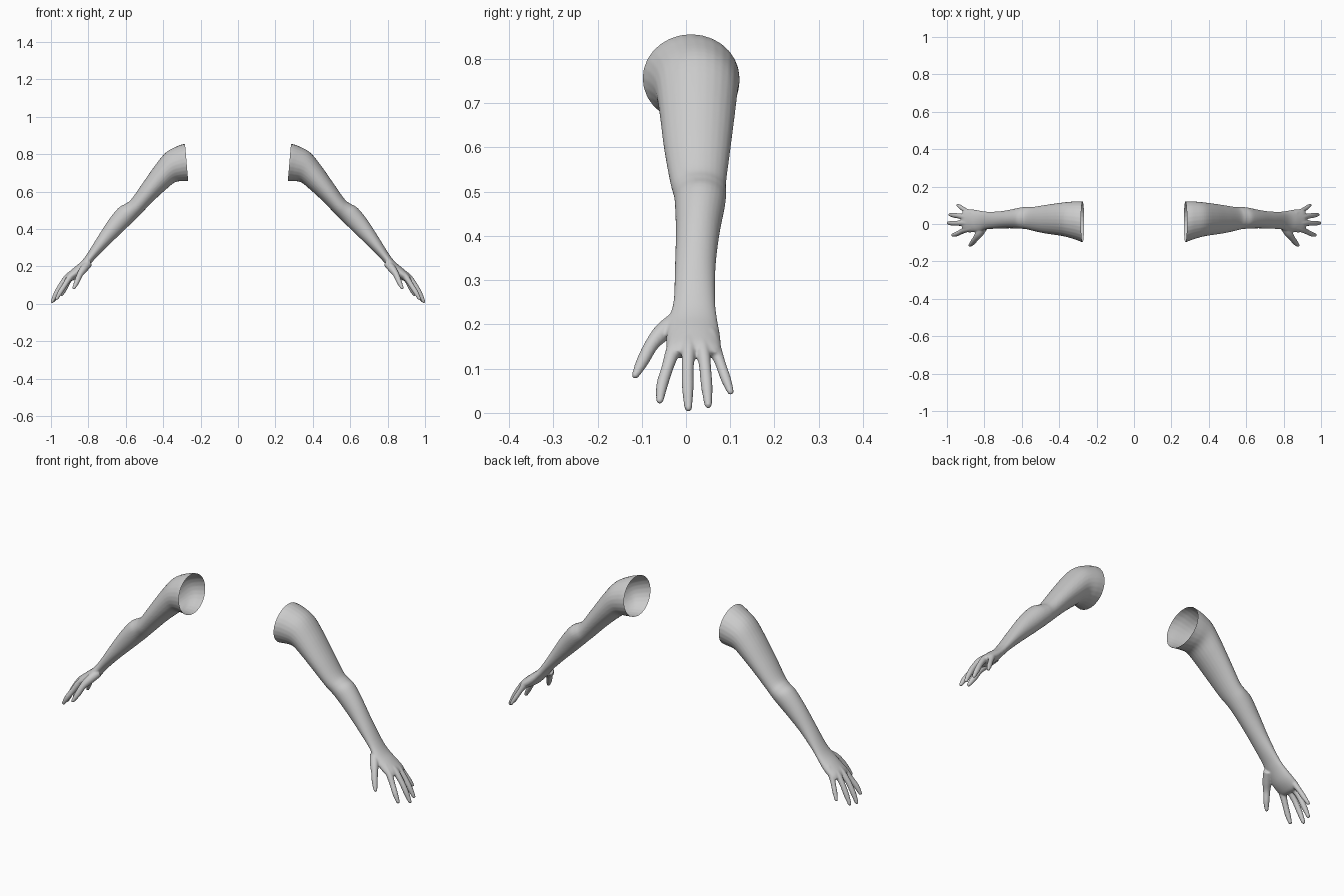
import bpy, bmesh, math
from mathutils import Vector

if "Cube" in bpy.data.objects:
    bpy.data.objects.remove(bpy.data.objects["Cube"])

SEG = 28


def catmull(keys, steps):
    """Smoothly interpolate a list of equal-length number tuples."""
    out = []
    n = len(keys)
    for i in range(n - 1):
        a, b, c, d = (keys[max(0, min(n - 1, i + k))] for k in (-1, 0, 1, 2))
        for s in range(steps):
            t = s / steps
            out.append([0.5 * (2 * q + (r - p) * t + (2 * p - 5 * q + 4 * r - w) * t * t
                               + (3 * q - p - 3 * r + w) * t ** 3)
                        for p, q, r, w in zip(a, b, c, d)])
    out.append(list(keys[-1]))
    return out


def loft(bm, rings):
    """Closed tube through rings given as (centre, half axis u, half axis v)."""
    loops = []
    for c, u, v in rings:
        loops.append([bm.verts.new(c + u * math.cos(2 * math.pi * k / SEG)
                                   + v * math.sin(2 * math.pi * k / SEG)) for k in range(SEG)])
    for a, b in zip(loops, loops[1:]):
        for k in range(SEG):
            j = (k + 1) % SEG
            bm.faces.new((a[k], a[j], b[j], b[k]))
    bm.faces.new(loops[0][::-1])
    bm.faces.new(loops[-1])


def digit(bm, keys):
    """Finger: keys are (x, y, z, radius), with a rounded tip at the last key."""
    pts = catmull(keys, 6)
    rings = []
    for i, p in enumerate(pts):
        t = (Vector(pts[min(i + 1, len(pts) - 1)][:3]) - Vector(pts[max(i - 1, 0)][:3])).normalized()
        u = t.cross(Vector((0, 1, 0))).normalized()
        rings.append((Vector(p[:3]), u * p[3], t.cross(u) * p[3]))
    c, u, v = rings[-1]
    r = u.length * 1.3
    for a in (20, 40, 60, 75, 86):
        a = math.radians(a)
        rings.append((c + t * r * math.sin(a), u * math.cos(a), v * math.cos(a)))
    loft(bm, rings)


# Arm sections: top x, z / bottom x, z / front y, back y
ARM = [
    (.235, .86, .225, .66, -.11, .12),
    (.283, .856, .266, .657, -.098, .121),
    (.328, .842, .295, .656, -.084, .121),
    (.387, .808, .335, .651, -.069, .117),
    (.442, .742, .378, .618, -.060, .111),
    (.510, .645, .445, .557, -.050, .101),
    (.570, .560, .513, .488, -.036, .091),
    (.602, .535, .545, .456, -.028, .091),
    (.640, .512, .574, .427, -.025, .088),
    (.692, .448, .635, .368, -.023, .076),
    (.752, .355, .698, .308, -.025, .067),
    (.807, .267, .764, .241, -.028, .066),
    (.840, .225, .795, .205, -.038, .070),
    (.878, .193, .838, .155, -.044, .077),
    (.912, .163, .880, .126, -.044, .079),
    (.924, .143, .902, .122, -.038, .072),
]
# Thumb, index, middle, ring, little finger
DIGITS = [
    [(.80, -.012, .215, .021), (.826, -.05, .185, .021), (.846, -.077, .155, .016),
     (.862, -.098, .117, .014), (.876, -.113, .088, .009)],
    [(.865, -.020, .178, .014), (.900, -.030, .140, .016), (.925, -.042, .102, .0135),
     (.950, -.054, .063, .013), (.968, -.059, .031, .009)],
    [(.870, .008, .178, .014), (.910, .006, .146, .016), (.945, .004, .103, .0135),
     (.972, .004, .056, .013), (.992, .005, .014, .009)],
    [(.870, .033, .178, .014), (.908, .038, .144, .016), (.938, .043, .105, .0135),
     (.963, .047, .060, .013), (.983, .050, .021, .009)],
    [(.860, .055, .182, .014), (.888, .064, .149, .015), (.908, .077, .114, .012),
     (.927, .090, .077, .0115), (.941, .100, .050, .008)],
]

bm = bmesh.new()
rings = []
for tx, tz, bx, bz, y0, y1 in catmull(ARM, 5):
    rings.append((Vector(((tx + bx) / 2, (y0 + y1) / 2, (tz + bz) / 2)),
                  Vector(((tx - bx) / 2, 0, (tz - bz) / 2)),
                  Vector((0, (y1 - y0) / 2, 0))))
loft(bm, rings)
for keys in DIGITS:
    digit(bm, keys)
bmesh.ops.recalc_face_normals(bm, faces=bm.faces)
mesh = bpy.data.meshes.new("arm_parts")
bm.to_mesh(mesh)
bm.free()
source = bpy.data.objects.new("arm_parts", mesh)
bpy.context.collection.objects.link(source)

# Fuse palm, fingers and arm into one smooth skin
remesh = source.modifiers.new("fuse", 'REMESH')
remesh.mode = 'VOXEL'
remesh.voxel_size = 0.004
smooth = source.modifiers.new("soften", 'SMOOTH')
smooth.factor = 0.5
smooth.iterations = 3
skin = bpy.data.meshes.new_from_object(source.evaluated_get(bpy.context.evaluated_depsgraph_get()))
bpy.data.objects.remove(source)

# Mirrored pair, cut open at the shoulder
for name, side in (("right_side_arm", 1), ("left_side_arm", -1)):
    bm = bmesh.new()
    bm.from_mesh(skin)
    bmesh.ops.bisect_plane(bm, geom=bm.verts[:] + bm.edges[:] + bm.faces[:],
                           plane_co=(.275, 0, .757), plane_no=(.199, 0, -.017), clear_inner=True)
    if side < 0:
        for v in bm.verts:
            v.co.x *= -1
        bmesh.ops.reverse_faces(bm, faces=bm.faces[:])
    for f in bm.faces:
        f.smooth = True
    me = bpy.data.meshes.new(name)
    bm.to_mesh(me)
    bm.free()
    bpy.context.collection.objects.link(bpy.data.objects.new(name, me))
